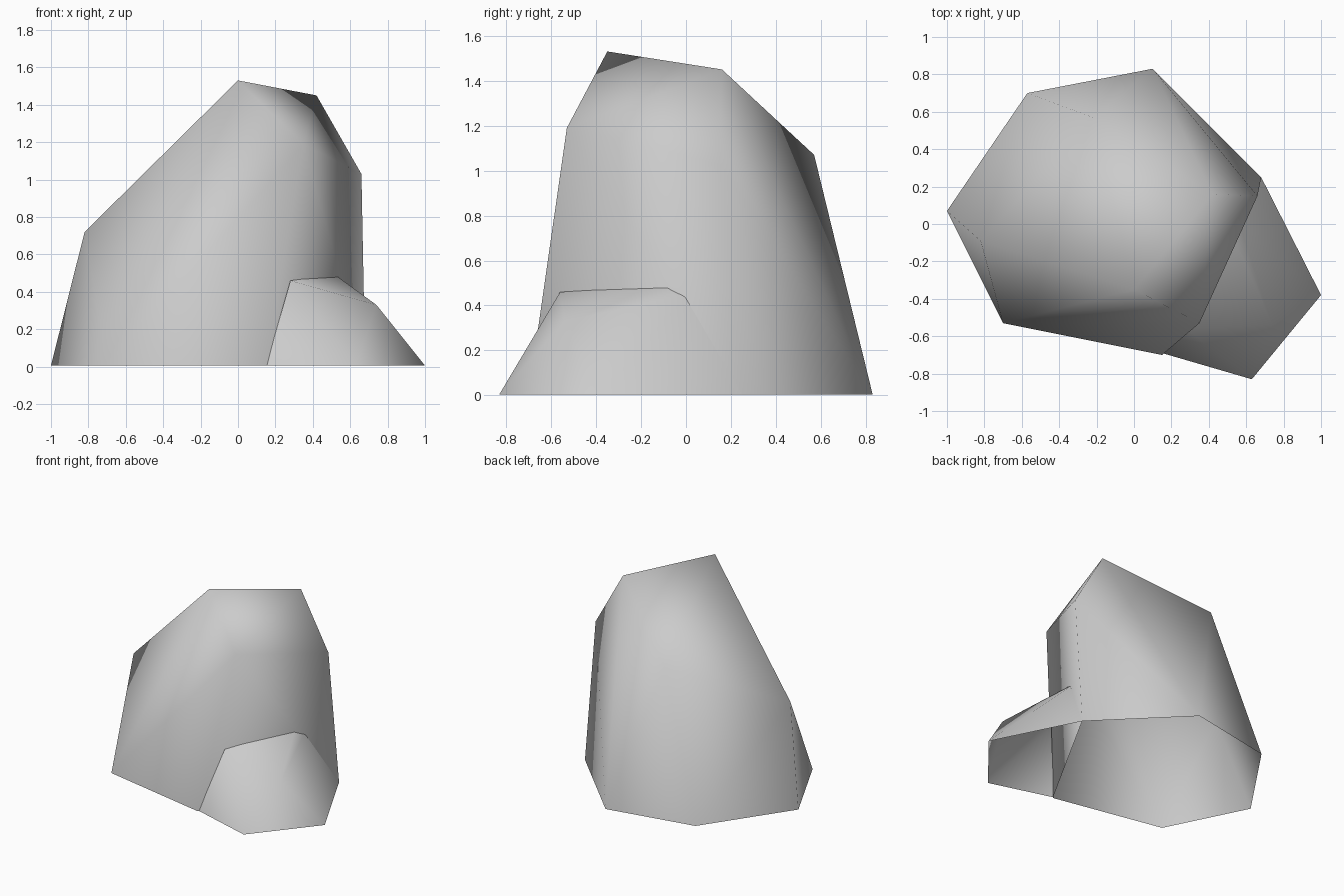
import bpy, bmesh
from mathutils import Vector

cube = bpy.data.objects.get("Cube")
if cube:
    bpy.data.objects.remove(cube, do_unlink=True)

# One plain stone colour
STONE = (0.6, 0.6, 0.6, 1)
stone = bpy.data.materials.new("grey_stone")
stone.use_nodes = True
stone.diffuse_color = STONE
bsdf = next(n for n in stone.node_tree.nodes if n.type == 'BSDF_PRINCIPLED')
bsdf.inputs["Base Color"].default_value = STONE


def rock(name, ground, corners, open_side=None):
    """Faceted hull over a ground outline and raised corners, left open below."""
    bm = bmesh.new()
    for x, y in ground:
        bm.verts.new((x, y, 0.005))
    for corner in corners:
        bm.verts.new(corner)
    bmesh.ops.convex_hull(bm, input=bm.verts[:])
    bmesh.ops.recalc_face_normals(bm, faces=bm.faces[:])
    bm.normal_update()

    # Remove the underside and any side buried in a neighbour
    hidden = [f for f in bm.faces if f.normal.z < -0.9
              or (open_side and f.normal.dot(open_side) > 0.8)]
    bmesh.ops.delete(bm, geom=hidden, context='FACES')
    for f in bm.faces:
        f.smooth = True

    mesh = bpy.data.meshes.new(name)
    bm.to_mesh(mesh)
    bm.free()
    mesh.materials.append(stone)
    obj = bpy.data.objects.new(name, mesh)
    bpy.context.scene.collection.objects.link(obj)
    return obj


# Tall main boulder
rock("large_boulder",
     ground=[(-1, 0.07), (-0.57, 0.70), (0.10, 0.83),
             (0.68, 0.25), (0.15, -0.70), (-0.70, -0.53)],
     corners=[(0, -0.35, 1.53), (0.42, 0.16, 1.45), (0.66, 0.15, 1.03),
              (-0.22, 0.57, 1.07), (0.35, -0.53, 1.19), (-0.82, -0.09, 0.72)])

# Low rock leaning against its side
rock("small_rock",
     ground=[(0.63, -0.83), (1, -0.38), (0.68, 0.25), (0.15, -0.69)],
     corners=[(0.74, -0.54, 0.33), (0.28, -0.56, 0.46),
              (0.52, -0.05, 0.49), (0.56, 0.01, 0.45)],
     open_side=Vector((-0.87, 0.49, 0)))
